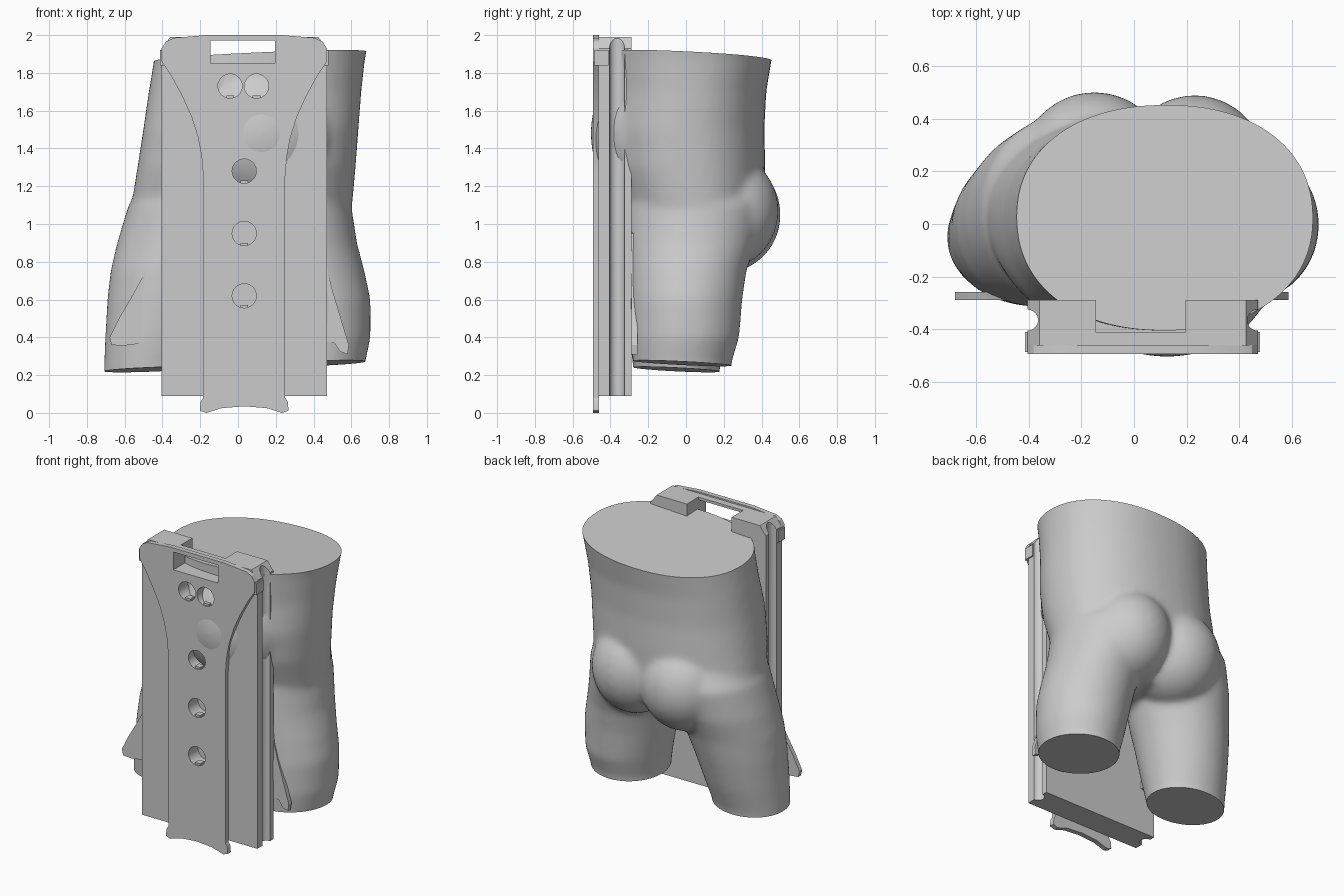
import bpy, bmesh, math
from mathutils import Vector

if "Cube" in bpy.data.objects:
    bpy.data.objects.remove(bpy.data.objects["Cube"])

CX = 0.033          # centre line of the board
HW = 0.437          # half width of the board


def make(name, bm):
    bmesh.ops.recalc_face_normals(bm, faces=bm.faces)
    me = bpy.data.meshes.new(name)
    bm.to_mesh(me)
    bm.free()
    ob = bpy.data.objects.new(name, me)
    bpy.context.collection.objects.link(ob)
    return ob


def prism(name, pts, to3d, offset):
    bm = bmesh.new()
    f = bm.faces.new([bm.verts.new(to3d(a, b)) for a, b in pts])
    r = bmesh.ops.extrude_face_region(bm, geom=[f])
    bmesh.ops.translate(bm, vec=offset,
                        verts=[v for v in r["geom"] if isinstance(v, bmesh.types.BMVert)])
    return make(name, bm)


def box(name, x0, x1, y0, y1, z0, z1):
    return prism(name, [(x0, y0), (x1, y0), (x1, y1), (x0, y1)],
                 lambda a, b: (a, b, z0), (0, 0, z1 - z0))


def loft(bm, sections, n=48, power=2.0):
    rings = []
    for z, cx, cy, rx, ry in sections:
        ring = []
        for i in range(n):
            c, s = math.cos(2 * math.pi * i / n), math.sin(2 * math.pi * i / n)
            ring.append(bm.verts.new((cx + rx * math.copysign(abs(c) ** (2 / power), c),
                                      cy + ry * math.copysign(abs(s) ** (2 / power), s), z)))
        rings.append(ring)
    for a, b in zip(rings, rings[1:]):
        for i in range(n):
            j = (i + 1) % n
            bm.faces.new((a[i], a[j], b[j], b[i]))
    bm.faces.new(rings[0][::-1])
    bm.faces.new(rings[-1])


def ellipsoid(bm, centre, radii):
    vs = bmesh.ops.create_uvsphere(bm, u_segments=40, v_segments=24, radius=1)["verts"]
    for v in vs:
        v.co = Vector(centre) + Vector([a * b for a, b in zip(v.co, radii)])


def slice_off(ob, co, no):
    bm = bmesh.new()
    bm.from_mesh(ob.data)
    bmesh.ops.bisect_plane(bm, geom=bm.verts[:] + bm.edges[:] + bm.faces[:],
                           plane_co=co, plane_no=no, clear_outer=True)
    bmesh.ops.holes_fill(bm, edges=[e for e in bm.edges if e.is_boundary], sides=0)
    bmesh.ops.recalc_face_normals(bm, faces=bm.faces)
    bm.to_mesh(ob.data)
    bm.free()


def bake(ob):
    dg = bpy.context.evaluated_depsgraph_get()
    me = bpy.data.meshes.new_from_object(ob.evaluated_get(dg))
    ob.modifiers.clear()
    ob.data = me


def smooth(ob, angle=35):
    bpy.ops.object.select_all(action='DESELECT')
    ob.select_set(True)
    bpy.context.view_layer.objects.active = ob
    bpy.ops.object.shade_smooth_by_angle(angle=math.radians(angle))


# Body: torso, thighs, buttocks and belly fused into one skin
bm = bmesh.new()
loft(bm, [(0.80, 0.02, 0.03, 0.36, 0.20), (0.95, 0.0, 0.04, 0.55, 0.34),
          (1.10, 0.02, 0.03, 0.585, 0.385), (1.30, 0.045, 0.0, 0.578, 0.42),
          (1.50, 0.068, -0.01, 0.570, 0.425), (1.70, 0.09, 0.01, 0.563, 0.415),
          (1.88, 0.115, 0.025, 0.558, 0.43), (2.0, 0.13, 0.035, 0.57, 0.44)], power=2.2)
loft(bm, [(0.10, -0.465, -0.05, 0.245, 0.215), (0.24, -0.46, -0.05, 0.25, 0.23),
          (0.40, -0.435, -0.035, 0.268, 0.265), (0.60, -0.40, -0.015, 0.292, 0.295),
          (0.75, -0.365, 0.0, 0.31, 0.315), (0.90, -0.325, 0.03, 0.315, 0.34),
          (1.10, -0.25, 0.05, 0.33, 0.37), (1.30, -0.18, 0.04, 0.28, 0.30)])
loft(bm, [(0.10, 0.42, -0.02, 0.235, 0.25), (0.27, 0.43, -0.02, 0.245, 0.262),
          (0.40, 0.432, -0.005, 0.27, 0.287), (0.60, 0.41, 0.0, 0.292, 0.298),
          (0.75, 0.38, 0.01, 0.29, 0.31), (0.90, 0.335, 0.03, 0.295, 0.34),
          (1.10, 0.27, 0.05, 0.33, 0.37), (1.30, 0.22, 0.04, 0.28, 0.30)])
ellipsoid(bm, (-0.15, 0.2, 1.05), (0.29, 0.302, 0.31))
ellipsoid(bm, (0.23, 0.2, 1.07), (0.28, 0.29, 0.31))
ellipsoid(bm, (0.125, -0.2, 1.48), (0.39, 0.305, 0.40))
body = make("lower_torso", bm)
m = body.modifiers.new("fuse", 'REMESH')
m.mode = 'VOXEL'
m.voxel_size = 0.018
m = body.modifiers.new("soften", 'SMOOTH')
m.factor = 0.5
m.iterations = 14
bake(body)
slice_off(body, (0.115, 0.03, 1.887), (-0.045, 0.05, 1))
slice_off(body, (0, 0, 0.245), (0.039, -0.05, -1))
smooth(body)

# Board: extruded section with a round groove down each side
half = [(HW, -0.462), (HW, -0.405)]
half += [(HW - 0.04 * math.sin(math.pi * i / 10), -0.365 - 0.04 * math.cos(math.pi * i / 10))
         for i in range(1, 10)]
half += [(HW, -0.325), (HW, -0.288)]
sect = [(CX + x, y) for x, y in half] + [(CX - x, y) for x, y in reversed(half)]
board = prism("back_board", sect, lambda a, b: (a, b, 0.09), (0, 0, 1.90))
for s in (-1, 1):
    slice_off(board, (CX + s * HW, 0, 1.93), (s * 0.06, 0, 0.045))

# Front panel: narrow strip flaring to full width at the top
half = [(0.0, 0.035), (0.12, 0.025), (0.20, 0.0), (0.235, 0.012), (0.23, 0.06), (0.217, 0.08),
        (0.216, 1.24), (0.226, 1.36), (0.245, 1.46), (0.28, 1.57), (0.33, 1.68),
        (0.39, 1.79), (HW, 1.86), (HW, 1.93), (0.415, 1.965), (0.375, 1.985), (0.2, 2.0)]
outline = [(CX + x, z) for x, z in half] + [(CX - x, z) for x, z in reversed(half[1:])]
panel = prism("front_panel", outline, lambda a, b: (a, -0.493, b), (0, 0.033, 0))

# Cutters: handle slot, top notch and round holes
cutters = [box("slot_cutter", -0.145, 0.195, -0.6, -0.2, 1.85, 1.972),
           box("notch_cutter", -0.145, 0.195, -0.412, -0.2, 1.86, 2.1)]
for hx, hz in ((-0.042, 1.73), (0.098, 1.73), (CX, 1.28), (CX, 0.95), (CX, 0.62)):
    ring = [(hx + 0.064 * math.cos(math.pi * i / 16), hz + 0.064 * math.sin(math.pi * i / 16))
            for i in range(32)]
    cutters.append(prism("hole_cutter", ring, lambda a, b: (a, -0.6, b), (0, 0.21, 0)))
    # small catch at the bottom of each hole
    box("hole_catch", hx - 0.02, hx + 0.02, -0.485, -0.44, hz - 0.07, hz - 0.05)
for ob in (board, panel):
    for c in cutters:
        m = ob.modifiers.new("cut", 'BOOLEAN')
        m.operation = 'DIFFERENCE'
        m.solver = 'EXACT'
        m.object = c
    bake(ob)
    smooth(ob, 30)
for c in cutters:
    bpy.data.objects.remove(c)

# End clips at the upper corners
for s in (-1, 1):
    xs = sorted((CX + s * (HW - 0.02), CX + s * (HW + 0.009)))
    box("corner_clip", xs[0], xs[1], -0.485, -0.41, 1.84, 1.92)

# Thin wings where the board wraps the thighs
left = [(-0.30, 0.95), (-0.405, 0.90), (-0.45, 0.82), (-0.50, 0.73), (-0.56, 0.62), (-0.63, 0.50),
        (-0.68, 0.40), (-0.67, 0.36), (-0.61, 0.355), (-0.50, 0.37), (-0.30, 0.40)]
right = [(0.35, 0.98), (0.45, 0.95), (0.475, 0.75), (0.50, 0.65), (0.53, 0.55), (0.56, 0.45),
         (0.587, 0.36), (0.58, 0.31), (0.54, 0.325), (0.51, 0.37), (0.35, 0.40)]
for name, pts in (("left_wing", left), ("right_wing", right)):
    prism(name, pts, lambda a, b: (a, -0.288, b), (0, 0.03, 0))
